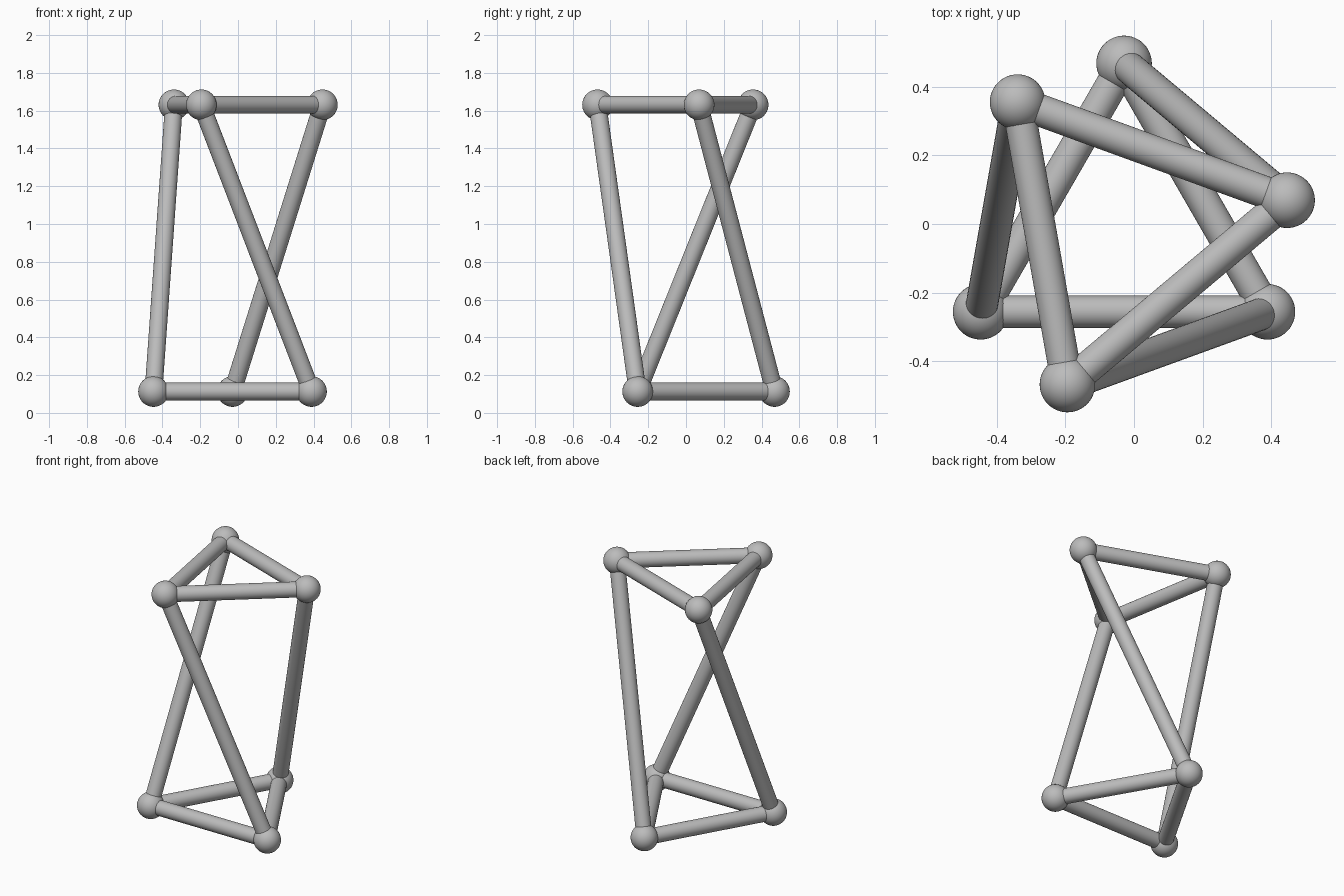
import bpy
import math
from mathutils import Vector

cube = bpy.data.objects.get("Cube")
if cube:
    bpy.data.objects.remove(cube, do_unlink=True)

RING_RADIUS = 0.483
BALL_RADIUS = 0.081
ROD_RADIUS = 0.047
CENTRE = Vector((-0.029, -0.0145, 0))
BOTTOM_Z, TOP_Z = 0.113, 1.631
TWIST = -80  # turn of the upper triangle relative to the lower one

grey = bpy.data.materials.new("plain grey")
grey.use_nodes = True
colour = (0.5, 0.5, 0.5, 1)
grey.diffuse_color = colour
grey.node_tree.nodes["Principled BSDF"].inputs["Base Color"].default_value = colour


def finish(name):
    obj = bpy.context.object
    obj.name = name
    obj.data.materials.append(grey)
    bpy.ops.object.shade_smooth_by_angle(angle=math.radians(40))


def corner(angle, z):
    a = math.radians(angle)
    return CENTRE + Vector((RING_RADIUS * math.cos(a), RING_RADIUS * math.sin(a), z))


def ball(name, at):
    bpy.ops.mesh.primitive_uv_sphere_add(segments=48, ring_count=24, radius=BALL_RADIUS, location=at)
    finish(name)


def rod(name, start, end):
    span = end - start
    bpy.ops.mesh.primitive_cylinder_add(
        vertices=40, radius=ROD_RADIUS, depth=span.length, location=(start + end) / 2,
        rotation=span.to_track_quat("Z", "Y").to_euler())
    finish(name)


# Two triangles of joints, the upper one twisted
lower = [corner(90 + 120 * i, BOTTOM_Z) for i in range(3)]
upper = [corner(90 + TWIST + 120 * i, TOP_Z) for i in range(3)]

for i in range(3):
    n = i + 1
    ball(f"lower_joint_{n}", lower[i])
    ball(f"upper_joint_{n}", upper[i])
    rod(f"lower_bar_{n}", lower[i], lower[n % 3])
    rod(f"upper_bar_{n}", upper[i], upper[n % 3])
    rod(f"slanted_strut_{n}", lower[i], upper[i])
